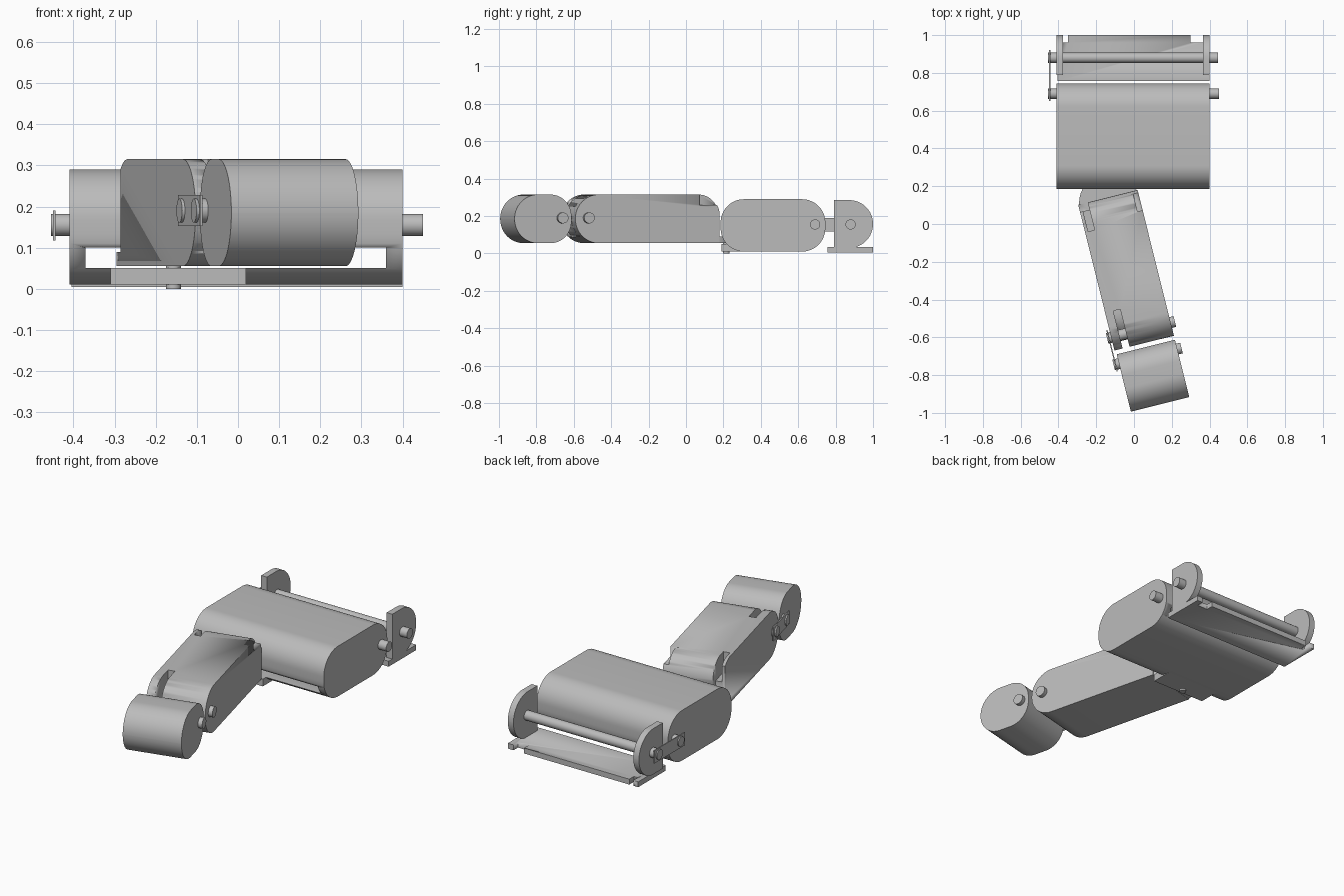
import bpy, bmesh, math
from mathutils import Matrix, Vector

old = bpy.data.objects.get("Cube")
if old:
    bpy.data.objects.remove(old, do_unlink=True)

grey = bpy.data.materials.new("plain grey")
grey.use_nodes = True
grey.diffuse_color = (0.5, 0.5, 0.5, 1)
grey.node_tree.nodes["Principled BSDF"].inputs["Base Color"].default_value = (0.5, 0.5, 0.5, 1)

ARM_TURN = math.radians(14)


def finish(name, bm, turn=0):
    """Turn a bmesh into a smooth-shaded object."""
    bmesh.ops.recalc_face_normals(bm, faces=bm.faces)
    mesh = bpy.data.meshes.new(name)
    bm.to_mesh(mesh)
    bm.free()
    mesh.materials.append(grey)
    ob = bpy.data.objects.new(name, mesh)
    bpy.context.collection.objects.link(ob)
    ob.rotation_euler.z = turn
    bpy.ops.object.select_all(action='DESELECT')
    ob.select_set(True)
    bpy.context.view_layer.objects.active = ob
    bpy.ops.object.shade_smooth_by_angle(angle=math.radians(30))
    return ob


def slab(name, x0, x1, y0, y1, z0, z1, radii=(0, 0, 0, 0), turn=0):
    """Rounded side profile extruded along x; radii: front low, back low, back top, front top."""
    bm = bmesh.new()
    corners = ((y0, z0, 1, 1), (y1, z0, -1, 1), (y1, z1, -1, -1), (y0, z1, 1, -1))
    ring = []
    for i, ((y, z, sy, sz), r) in enumerate(zip(corners, radii)):
        steps = 16 if r else 0
        for k in range(steps + 1):
            a = math.pi + (i + k / max(steps, 1)) * math.pi / 2
            ring.append(bm.verts.new((x0, y + sy * r + r * math.cos(a), z + sz * r + r * math.sin(a))))
    bmesh.ops.remove_doubles(bm, verts=ring, dist=1e-4)
    face = bm.faces.new([v for v in ring if v.is_valid])
    new = bmesh.ops.extrude_face_region(bm, geom=[face])["geom"]
    bmesh.ops.translate(bm, vec=(x1 - x0, 0, 0), verts=[v for v in new if isinstance(v, bmesh.types.BMVert)])
    return finish(name, bm, turn)


def rod(name, start, end, radius, turn=0):
    """Cylinder between two points."""
    a, b = Vector(start), Vector(end)
    spin = (b - a).to_track_quat('Z', 'Y').to_matrix().to_4x4()
    bm = bmesh.new()
    bmesh.ops.create_cone(bm, cap_ends=True, segments=32, radius1=radius, radius2=radius,
                          depth=(b - a).length, matrix=Matrix.Translation((a + b) / 2) @ spin)
    return finish(name, bm, turn)


def cut(ob, *box, turn=0):
    """Remove a box from an object."""
    cutter = slab("cutter", *box, turn=turn)
    cutter.hide_render = True
    mod = ob.modifiers.new("cut", 'BOOLEAN')
    mod.operation, mod.solver, mod.object = 'DIFFERENCE', 'EXACT', cutter
    bpy.context.view_layer.update()
    bpy.context.view_layer.objects.active = ob
    bpy.ops.object.modifier_apply(modifier=mod.name)
    bpy.data.objects.remove(cutter, do_unlink=True)


# Wide segment with the slot that takes the arm tongue
wide = slab("wide_segment", -0.41, 0.40, 0.185, 0.745, 0.01, 0.29, (0.125,) * 4)
cut(wide, -0.37, 0.36, 0.1, 0.85, 0.05, 0.1)
slab("slot_floor_lug", -0.31, 0.02, 0.19, 0.32, 0.01, 0.05)
rod("wide_segment_pin", (-0.455, 0.69, 0.155), (0.45, 0.69, 0.155), 0.027)

# Rear bracket: base, two D-shaped cheeks, bar and side link
base = slab("bracket_base", -0.405, 0.40, 0.757, 1.0, 0.005, 0.035)
cut(base, -0.375, -0.35, 0.96, 1.1, -0.1, 0.1)
cut(base, 0.30, 0.365, 0.96, 1.1, -0.1, 0.1)
for side, x0, x1 in (("right", -0.41, -0.375), ("left", 0.365, 0.40)):
    slab(side + "_bracket_cheek", x0, x1, 0.79, 1.0, 0.03, 0.285, (0, 0.127, 0.127, 0))
rod("bracket_bar", (-0.455, 0.88, 0.155), (0.445, 0.88, 0.155), 0.027)
slab("bracket_link", -0.449, -0.443, 0.65, 0.92, 0.118, 0.19)

# Arm: main shell, with flange slots at both ends
arm = slab("arm", -0.262, 0.062, -0.625, 0.17, 0.055, 0.315, (0.129, 0, 0.11, 0.129), ARM_TURN)
cut(arm, -0.218, -0.18, -0.7, -0.42, 0.09, 0.4, turn=ARM_TURN)
cut(arm, -0.245, -0.21, 0.02, 0.14, 0.2, 0.4, turn=ARM_TURN)
cut(arm, 0.034, 0.1, 0.06, 0.3, 0.26, 0.4, turn=ARM_TURN)
cut(arm, -0.3, -0.21, 0.13, 0.3, 0.09, 0.4, turn=ARM_TURN)
rod("arm_tongue", (-0.1, 0.14, 0.056), (-0.1, 0.14, 0.09), 0.16, ARM_TURN)
rod("pivot_pin", (-0.157, 0.215, 0), (-0.157, 0.215, 0.1), 0.018)
rod("arm_pin", (-0.285, -0.553, 0.19), (0.085, -0.553, 0.19), 0.029, ARM_TURN)

# Tip segment with its pin and side link
slab("tip_segment", -0.256, 0.062, -0.96, -0.647, 0.055, 0.315, (0.129, 0.115, 0.115, 0.129), ARM_TURN)
rod("tip_pin", (-0.285, -0.698, 0.19), (0.085, -0.698, 0.19), 0.029, ARM_TURN)
slab("tip_link", -0.278, -0.272, -0.735, -0.51, 0.153, 0.228, turn=ARM_TURN)
